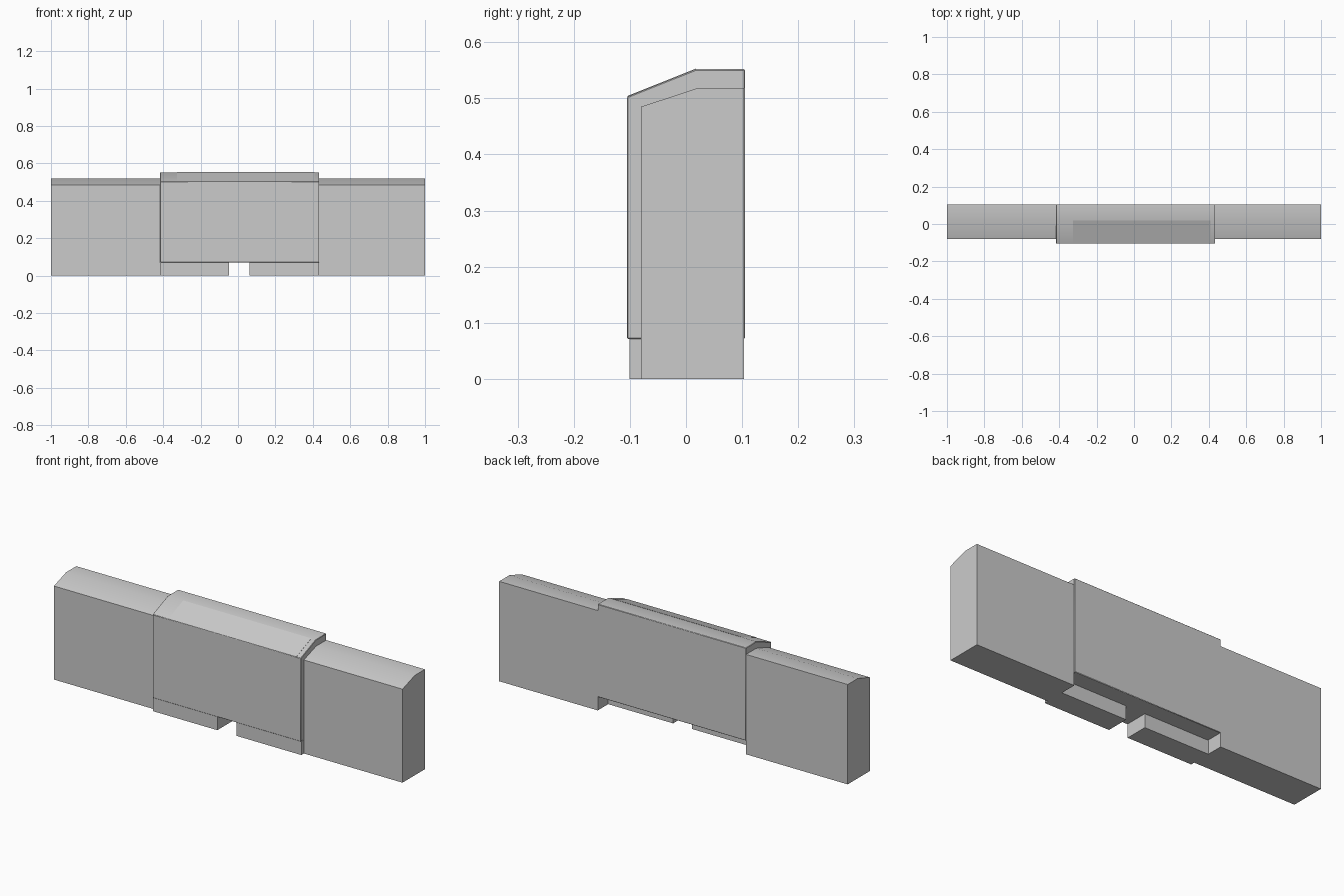
import bpy, bmesh, math

if "Cube" in bpy.data.objects:
    bpy.data.objects.remove(bpy.data.objects["Cube"])

gray = bpy.data.materials.new("light gray")
gray.diffuse_color = (0.6, 0.6, 0.6, 1)
gray.use_nodes = True
gray.node_tree.nodes["Principled BSDF"].inputs["Base Color"].default_value = gray.diffuse_color


def extrude_profile(name, profile, x0, x1, bevel=0.0):
    """Sweep a (y, z) profile along x between x0 and x1."""
    bm = bmesh.new()
    a = [bm.verts.new((x0, y, z)) for y, z in profile]
    b = [bm.verts.new((x1, y, z)) for y, z in profile]
    n = len(profile)
    bm.faces.new(a)
    bm.faces.new(b[::-1])
    for i in range(n):
        j = (i + 1) % n
        bm.faces.new((a[i], b[i], b[j], a[j]))
    bmesh.ops.recalc_face_normals(bm, faces=bm.faces)
    mesh = bpy.data.meshes.new(name)
    bm.to_mesh(mesh)
    bm.free()
    mesh.materials.append(gray)
    obj = bpy.data.objects.new(name, mesh)
    bpy.context.collection.objects.link(obj)
    if bevel:
        mod = obj.modifiers.new("edge softening", 'BEVEL')
        mod.width, mod.segments = bevel, 1
        mod.limit_method, mod.angle_limit = 'ANGLE', math.radians(60)
    bpy.ops.object.select_all(action='DESELECT')
    obj.select_set(True)
    bpy.context.view_layer.objects.active = obj
    bpy.ops.object.shade_smooth_by_angle(angle=math.radians(30))
    return obj


LEFT, RIGHT = -0.417, 0.434   # ends of the central block

# Side walls with a sloped coping
wall = [(-0.08, 0), (0.103, 0), (0.103, 0.518), (0.02, 0.518), (-0.08, 0.485)]
extrude_profile("left_wall", wall, -1.0, LEFT)
extrude_profile("right_wall", wall, RIGHT, 1.0)

# Raised central block, open underneath
block = [(-0.105, 0.071), (0.105, 0.071), (0.105, 0.552),
         (0.018, 0.552), (-0.105, 0.503)]
extrude_profile("central_block", block, LEFT, RIGHT, 0.002)

# Thin flat plate on the slope of the central block
t = 0.001
plate = [(-0.105, 0.503), (0.018, 0.552), (0.018, 0.552 + t), (-0.105, 0.503 + t)]
extrude_profile("slope_plate", plate, -0.327, 0.408)

# Two feet with a gap between them
foot = [(-0.101, 0), (0.018, 0), (0.018, 0.071), (-0.101, 0.071)]
extrude_profile("left_foot", foot, LEFT, -0.048)
extrude_profile("right_foot", foot, 0.061, RIGHT)
